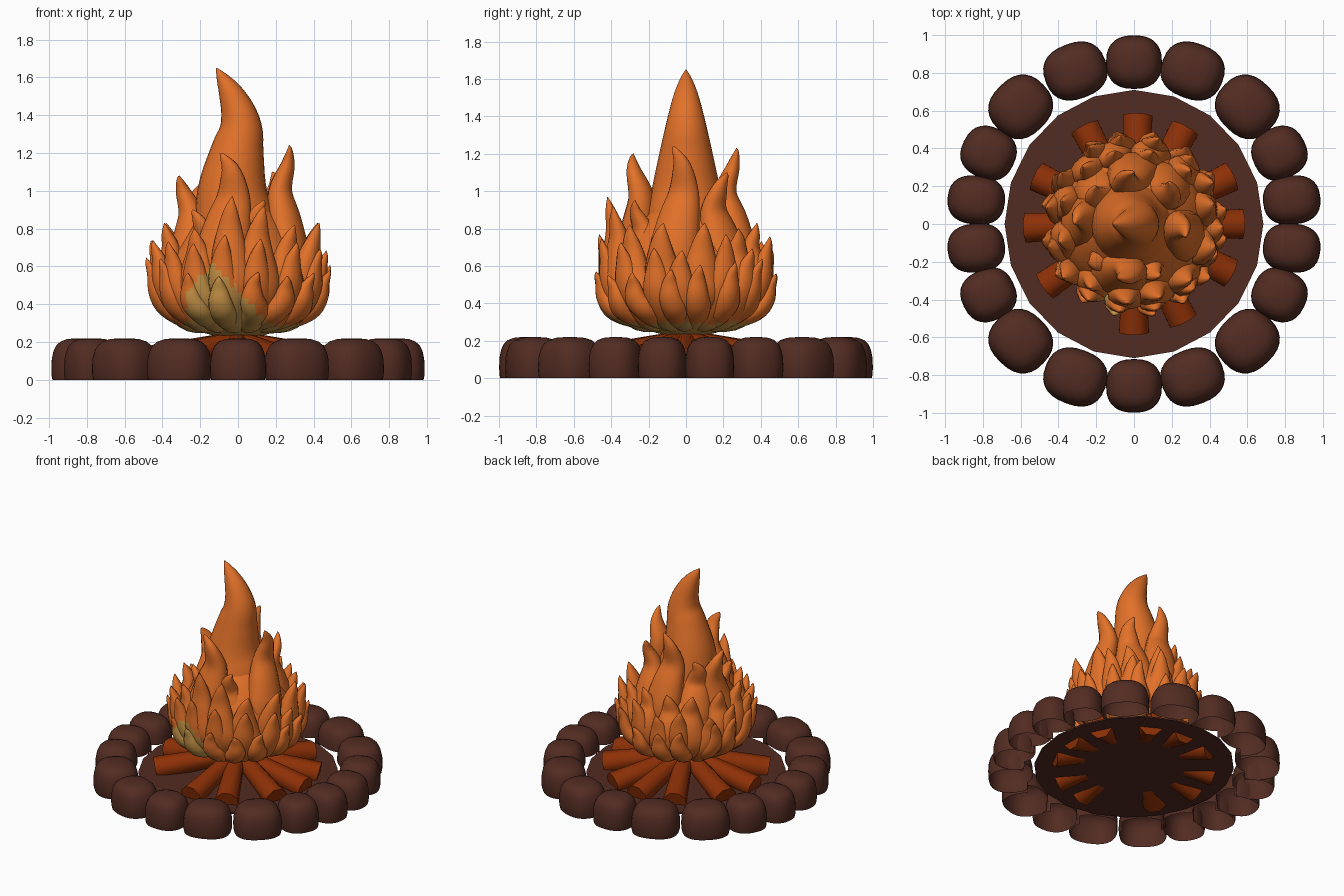
import bpy, bmesh, math, random
from mathutils import Vector

if "Cube" in bpy.data.objects:
    bpy.data.objects.remove(bpy.data.objects["Cube"])
random.seed(4)


def material(name, rgb):
    m = bpy.data.materials.new(name)
    m.diffuse_color = (*rgb, 1)
    m.use_nodes = True
    m.node_tree.nodes["Principled BSDF"].inputs["Base Color"].default_value = m.diffuse_color
    return m


STONE = material("dark brown stone", (0.085, 0.025, 0.016))
WOOD = material("rust brown wood", (0.27, 0.030, 0.002))
FLAME = material("flame orange", (0.76, 0.165, 0.022))
GLOW = material("pale yellow glow", (0.56, 0.29, 0.06))


def finish(name, bm, mats, angle=50):
    bmesh.ops.recalc_face_normals(bm, faces=bm.faces[:])
    me = bpy.data.meshes.new(name)
    bm.to_mesh(me)
    bm.free()
    for m in mats:
        me.materials.append(m)
    ob = bpy.data.objects.new(name, me)
    bpy.context.collection.objects.link(ob)
    bpy.ops.object.select_all(action='DESELECT')
    ob.select_set(True)
    bpy.context.view_layer.objects.active = ob
    bpy.ops.object.shade_smooth_by_angle(angle=math.radians(angle))
    return ob


def loft(bm, rings, cap_start=True, cap_end=True):
    vr = [[bm.verts.new(p) for p in r] for r in rings]
    n = len(vr[0])
    for a, b in zip(vr, vr[1:]):
        for i in range(n):
            bm.faces.new((a[i], a[(i + 1) % n], b[(i + 1) % n], b[i]))
    if cap_start:
        bm.faces.new(vr[0])
    if cap_end:
        bm.faces.new(vr[-1])


def spline(vals, steps):
    """Catmull-Rom through 4D points (position + radius)."""
    out, v = [], [vals[0]] + list(vals) + [vals[-1]]
    for k in range(1, len(v) - 2):
        for s in range(steps):
            t = s / steps
            out.append([0.5 * (2 * b + (c - a) * t + (2 * a - 5 * b + 4 * c - d) * t * t
                               + (3 * b - a - 3 * c + d) * t ** 3)
                        for a, b, c, d in zip(v[k - 1], v[k], v[k + 1], v[k + 2])])
    return out + [list(vals[-1])]


def tongue(bm, ang, pts, flat=0.75, n=14):
    """Flame tongue: pts are (outward, sideways, height, radius)."""
    o = Vector((math.cos(ang), math.sin(ang), 0))
    s = Vector((-o.y, o.x, 0))
    path = spline(pts, 4)
    pos = [o * p[0] + s * p[1] + Vector((0, 0, p[2])) for p in path]
    rings = []
    for i, p in enumerate(pos):
        t = (pos[min(i + 1, len(pos) - 1)] - pos[max(i - 1, 0)]).normalized()
        side = (s - t * s.dot(t)).normalized()
        nrm = t.cross(side)
        r = max(path[i][3], 0.002)
        rings.append([p + side * r * math.cos(2 * math.pi * k / n)
                      + nrm * r * flat * math.sin(2 * math.pi * k / n) for k in range(n)])
    loft(bm, rings)


# Fire pit floor
bm = bmesh.new()
loft(bm, [[(0.685 * math.cos(math.tau * k / 20), 0.71 * math.sin(math.tau * k / 20), z)
           for k in range(20)] for z in (0.06, 0.07)])
finish("pit_floor", bm, [STONE], 30)

# Ring of hollow rounded stones: x, y, half width, half depth
base = [(0, 0.857, 0.148, 0.142), (0.31, 0.81, 0.168, 0.148), (0.60, 0.62, 0.168, 0.155),
        (0.77, 0.375, 0.138, 0.145), (0.835, 0.127, 0.13, 0.152)]
stones = []
for x, y, w, d in base:
    for sx in ((1, -1) if x else (1,)):
        for sy in (1, -1):
            stones.append((x * sx, y * sy, w, d))
profile = [(0, 0.96), (0.02, 0.99), (0.06, 1), (0.11, 0.985), (0.15, 0.93), (0.18, 0.84),
           (0.203, 0.68), (0.216, 0.45), (0.22, 0.15)]
for j, (x, y, w, d) in enumerate(stones):
    o = Vector((x, y, 0)).normalized()
    if abs(x) > 0.8:
        o = Vector((math.copysign(1, x), 0.1 * math.copysign(1, y), 0)).normalized()
    s = Vector((-o.y, o.x, 0))
    bm = bmesh.new()
    rings = []
    for z, f in profile:
        ring = []
        for k in range(28):
            c, q = math.cos(math.tau * k / 28), math.sin(math.tau * k / 28)
            c = math.copysign(abs(c) ** 0.82, c)
            q = math.copysign(abs(q) ** 0.82, q)
            ring.append(Vector((x, y, z)) + s * w * f * c + o * d * f * q)
        rings.append(ring)
    loft(bm, rings, cap_start=False)
    # the shell is open low down on the side facing the fire
    low = [f for f in bm.faces if f.calc_center_median().z < 0.06
           and (f.calc_center_median() - Vector((x, y, 0))).dot(o) < -0.6 * d]
    bmesh.ops.delete(bm, geom=low, context='FACES')
    finish(f"stone_{j + 1}", bm, [STONE])

# Logs leaning towards the middle
for j, deg in enumerate((88, 62, 26, 0, -27, -63, -90, -145, -178, 154, 117)):
    a = math.radians(deg)
    o, s = Vector((math.cos(a), math.sin(a), 0)), Vector((-math.sin(a), math.cos(a), 0))
    t = (o * 0.53 - Vector((0, 0, 0.115))).normalized()
    up = t.cross(s)
    bm = bmesh.new()
    rings = []
    for r, z, rad in ((0.05, 0.195, 0.06), (0.57, 0.085, 0.085)):
        rings.append([o * r + Vector((0, 0, z)) + s * rad * math.cos(math.tau * (k + .5) / 8)
                      + up * rad * math.sin(math.tau * (k + .5) / 8) for k in range(8)])
    loft(bm, rings)
    finish(f"log_{j + 1}", bm, [WOOD], 50)

# Flame: inner body
bm = bmesh.new()
body = [(0.13, 0.235), (0.24, 0.265), (0.34, 0.33), (0.39, 0.43), (0.39, 0.56),
        (0.34, 0.68), (0.25, 0.82), (0.15, 0.95), (0.03, 1.02)]
loft(bm, [[(r * math.cos(math.tau * k / 40), r * math.sin(math.tau * k / 40), z)
           for k in range(40)] for r, z in body])

# Central tall tongue
tongue(bm, 0, [(0, 0, 0.55, 0.2), (-0.01, 0, 0.8, 0.22), (-0.03, 0, 1.0, 0.185),
               (-0.005, 0, 1.2, 0.143), (0.015, 0, 1.32, 0.116), (0.0, 0, 1.42, 0.092),
               (-0.04, 0, 1.52, 0.064), (-0.085, 0, 1.6, 0.031), (-0.115, 0, 1.65, 0.002)],
       flat=1, n=24)

# Big tongues: tip x, y, z, width and sideways lean
big = [(0.27, -0.07, 1.24, 0.14, 0.045), (-0.09, -0.28, 1.2, 0.155, 0.05), (0.0, 0.27, 1.23, 0.14, 0.04),
       (-0.31, 0.0, 1.08, 0.15, -0.04), (0.18, 0.22, 1.1, 0.14, -0.04), (-0.2, 0.2, 1.03, 0.14, 0.04),
       (0.14, -0.27, 0.95, 0.12, -0.03), (-0.24, -0.2, 0.9, 0.12, 0.03)]
for x, y, z, w, lean in big:
    r = math.hypot(x, y)
    h = z - 0.42
    tongue(bm, math.atan2(y, x), [
        (0.2, 0, 0.42, w * 0.8), (0.275, 0, 0.42 + h * 0.25, w), (0.25, lean * 0.5, 0.42 + h * 0.5, w * 0.85),
        (r - 0.06, lean, 0.42 + h * 0.7, w * 0.6), (r - 0.02, lean, 0.42 + h * 0.87, w * 0.36),
        (r, lean * 0.3, 0.42 + h * 0.97, w * 0.13), (r, 0, z, 0.002)])

# Medium tongues
mid = [(-0.03, -0.42, 0.97), (0.14, -0.39, 0.92), (-0.23, -0.34, 0.8), (0.3, -0.3, 0.82),
       (0.43, -0.12, 0.83), (0.42, 0.1, 0.83), (0.3, 0.28, 0.8), (0.1, 0.38, 0.83),
       (-0.1, 0.38, 0.82), (-0.27, 0.3, 0.82), (-0.38, 0.12, 0.83), (-0.39, -0.1, 0.83)]
for x, y, z in mid:
    r, lean = math.hypot(x, y), random.uniform(-0.03, 0.03)
    h = z - 0.32
    tongue(bm, math.atan2(y, x), [
        (0.27, 0, 0.34, 0.08), (0.36, 0, 0.32 + h * 0.25, 0.11), (0.375, lean, 0.32 + h * 0.5, 0.098),
        (r - 0.04, lean, 0.32 + h * 0.72, 0.068), (r - 0.015, lean * 0.6, 0.32 + h * 0.89, 0.036),
        (r, 0, z, 0.002)])

# Small outer tongues in two staggered rows
for row, (count, zt, rt, w) in enumerate(((15, 0.73, 0.455, 0.088), (16, 0.59, 0.48, 0.07))):
    for k in range(count):
        a = math.tau * (k + 0.5 * row) / count + random.uniform(-0.05, 0.05)
        z, lean = zt + random.uniform(-0.06, 0.06), random.uniform(-0.03, 0.03)
        h = z - 0.28
        tongue(bm, a, [
            (0.1, 0, 0.275, 0.03), (0.25, 0, 0.305, w * 0.8), (rt - 0.1, 0, 0.28 + h * 0.28, w),
            (rt - 0.045, lean, 0.28 + h * 0.5, w * 0.92), (rt - 0.02, lean, 0.28 + h * 0.76, w * 0.6),
            (rt + 0.005, lean * 0.6, 0.28 + h * 0.92, w * 0.27), (rt + 0.012, lean * 0.3, z, 0.002)], n=12)

# Yellow glow at the base and in a patch on the front
for f in bm.faces:
    c = f.calc_center_median()
    patch = c.y < -0.22 and c.z < 0.62 - 1.1 * abs(c.x + 0.13) and c.x > -0.27
    f.material_index = 1 if patch or c.z < 0.295 else 0
finish("flame", bm, [FLAME, GLOW], 60)
